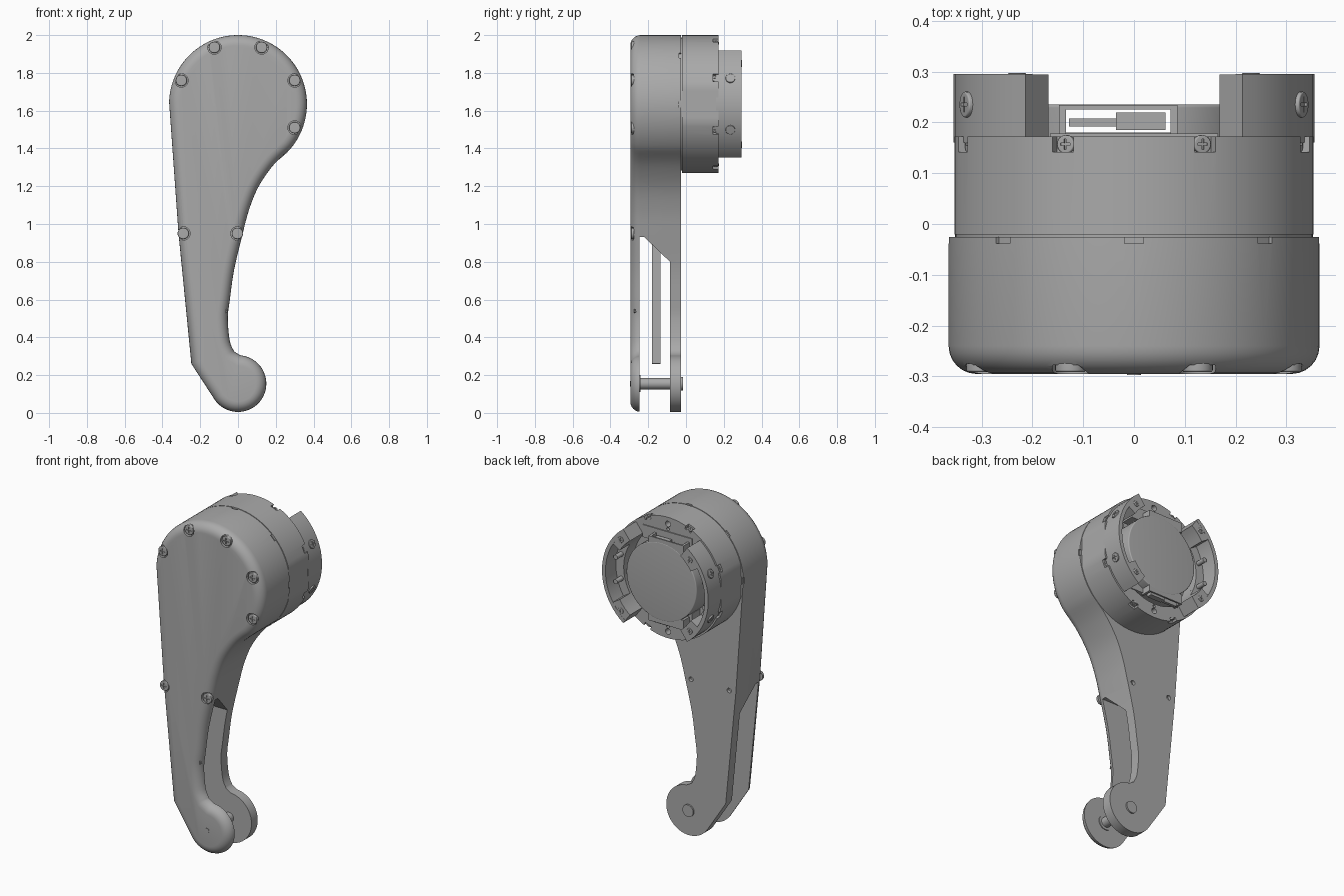
import bpy, bmesh
from math import cos, sin, pi, radians, hypot
from mathutils import Vector

if "Cube" in bpy.data.objects:
    bpy.data.objects.remove(bpy.data.objects["Cube"])

HEAD_Z, HEAD_R = 1.635, 0.365
FOOT_Z, FOOT_R = 0.155, 0.15

grey = bpy.data.materials.new("plain grey")
grey.use_nodes = True
grey.diffuse_color = (0.4, 0.4, 0.4, 1)
grey.node_tree.nodes["Principled BSDF"].inputs["Base Color"].default_value = (0.4, 0.4, 0.4, 1)


def arc(r, a0, a1, n, x=0, z=HEAD_Z):
    """Points along an arc in the xz plane, angles in degrees."""
    return [(x + r * cos(radians(a0 + (a1 - a0) * i / n)),
             z + r * sin(radians(a0 + (a1 - a0) * i / n))) for i in range(n + 1)]


def circle(r, x=0, z=HEAD_Z, n=32):
    return arc(r, 0, 360, n, x, z)[:-1]


def sector(r0, r1, a0, a1):
    n = max(2, int(abs(a1 - a0) / 5))
    return arc(r1, a0, a1, n) + arc(r0, a1, a0, n)


def smooth_path(pts, steps=5):
    """Catmull-Rom curve through the points."""
    v = [Vector(p) for p in [pts[0]] + pts + [pts[-1]]]
    out = []
    for a, b, c, d in zip(v, v[1:], v[2:], v[3:]):
        for i in range(steps):
            t = i / steps
            out.append(tuple(0.5 * (2 * b + (c - a) * t + (2 * a - 5 * b + 4 * c - d) * t ** 2
                                    + (3 * b - a - 3 * c + d) * t ** 3)))
    return out


def prism(name, pts, y0, y1, bevel=0.0):
    """Extrude an xz outline from y0 to y1, optionally rounding the y0 rim."""
    bm = bmesh.new()
    front = [bm.verts.new((x, y0, z)) for x, z in pts]
    back = [bm.verts.new((x, y1, z)) for x, z in pts]
    bm.faces.new(front)
    bm.faces.new(back[::-1])
    for i in range(len(pts)):
        bm.faces.new((front[i - 1], front[i], back[i], back[i - 1]))
    bmesh.ops.recalc_face_normals(bm, faces=bm.faces)
    if bevel:
        rim = [e for e in bm.edges if all(abs(v.co.y - y0) < 1e-6 for v in e.verts)]
        bmesh.ops.bevel(bm, geom=rim, offset=bevel, segments=6, profile=0.5,
                        affect='EDGES', clamp_overlap=False)
    me = bpy.data.meshes.new(name)
    bm.to_mesh(me)
    bm.free()
    me.materials.append(grey)
    ob = bpy.data.objects.new(name, me)
    bpy.context.scene.collection.objects.link(ob)
    return ob


def box(name, x0, x1, y0, y1, z0, z1):
    return prism(name, [(x0, z0), (x1, z0), (x1, z1), (x0, z1)], y0, y1)


def bar(name, p, q, w, y0, y1):
    p, q = Vector(p), Vector(q)
    s = (q - p).orthogonal().normalized() * w / 2
    return prism(name, [tuple(v) for v in (p - s, q - s, q + s, p + s)], y0, y1)


def cut(ob, cutter):
    cutter.hide_render = True
    mod = ob.modifiers.new("cut", 'BOOLEAN')
    mod.operation, mod.solver, mod.object = 'DIFFERENCE', 'EXACT', cutter
    bpy.context.view_layer.objects.active = ob
    bpy.ops.object.modifier_apply(modifier=mod.name)
    bpy.data.objects.remove(cutter)


# Arm outline: head arc, straight edge, foot arc, curved neck
outline = (arc(HEAD_R, -40, 178, 64) + [(-0.315, 0.95), (-0.247, 0.26)]
           + arc(FOOT_R, 215, 445, 48, 0, FOOT_Z)
           + smooth_path([(-0.02, 0.325), (-0.043, 0.38), (-0.054, 0.5), (-0.043, 0.6),
                          (-0.02, 0.76), (0.025, 0.95), (0.06, 1.08), (0.11, 1.2),
                          (0.19, 1.315), (0.275, 1.395)]))
arm = prism("arm_body", outline, -0.295, -0.026, 0.055)

# Open gap between the front cover and the rear plate
gap = prism("gap_cutter", [(-0.245, -0.2), (-0.245, 0.93), (-0.22, 0.93),
                           (-0.085, 0.80), (-0.085, -0.2)], -0.6, 0.6)
for v in gap.data.vertices:
    v.co = (-v.co.y, v.co.x, v.co.z)
gap.data.flip_normals()
bm = bmesh.new()
bm.from_mesh(gap.data)
bmesh.ops.recalc_face_normals(bm, faces=bm.faces)
bm.to_mesh(gap.data)
bm.free()
cut(arm, gap)

# Pocket inside the lower front cover
inner = []
for i, (x, z) in enumerate(outline):
    (xa, za), (xb, zb) = outline[i - 1], outline[(i + 1) % len(outline)]
    length = hypot(xb - xa, zb - za)
    if z < 0.96:
        inner.append((x - 0.026 * (zb - za) / length, z + 0.026 * (xb - xa) / length))
inner = [(x, min(z, 0.91)) for x, z in inner]
cut(arm, prism("pocket_cutter", inner, -0.272, -0.2))

# Front screws with counterbores
front_spots = [(sx * x, z) for sx in (-1, 1) for x, z in ((0.3, 1.76), (0.125, 1.935))]
front_spots += [(0.3, 1.51), (-0.29, 0.95), (-0.003, 0.95)]
for x, z in front_spots:
    cut(arm, prism("bore_cutter", circle(0.036, x, z, 24), -0.35, -0.277))
for x in (-0.27, -0.015):
    cut(arm, prism("rear_hole_cutter", circle(0.014, x, 0.95, 16), -0.045, 0))

# Notches along the seam of the head
for a in range(0, 181, 45):
    cut(arm, prism("tab_cutter", sector(0.357, 0.4, a - 3, a + 3), -0.038, 0))

# Cover ribs, foot spokes, axle and inner strut
zigzag = [(-0.28, 0.9), (-0.03, 0.8), (-0.27, 0.66), (-0.06, 0.54), (-0.245, 0.42),
          (-0.07, 0.33), (-0.16, 0.17)]
for p, q in zip(zigzag, zigzag[1:]):
    bar("cover_rib", p, q, 0.014, -0.275, -0.248)
for k in range(6):
    a = k * pi / 3
    bar("foot_spoke", (0.03 * cos(a), FOOT_Z + 0.03 * sin(a)),
        (0.128 * cos(a), FOOT_Z + 0.128 * sin(a)), 0.012, -0.275, -0.248)
prism("axle_boss", circle(0.045, 0, FOOT_Z), -0.275, -0.24)
prism("axle", circle(0.03, 0, FOOT_Z), -0.275, -0.05)
prism("axle_end", circle(0.036, 0, FOOT_Z), -0.06, -0.017)
prism("axle_front_pin", circle(0.014, 0, FOOT_Z, 20), -0.28, -0.297)
bar("inner_strut", (-0.15, 0.26), (-0.16, 0.9), 0.03, -0.18, -0.135)

# Motor housing with flattened sides
prism("seam_ring", circle(0.352, n=96), -0.06, -0.015)
flat = [(max(-0.353, min(0.353, x)), z) for x, z in circle(HEAD_R, n=96)]
housing = prism("motor_housing", flat, -0.021, 0.172)
cut(housing, prism("pocket_cutter", circle(0.28, n=72), 0.1, 0.3))
for k in range(8):
    a = 22.5 + 45 * k
    cut(housing, prism("notch_cutter", sector(0.345, 0.4, a - 3.5, a + 3.5), 0.142, 0.2))
for s in (-1, 1):
    for dz, r in ((0.325, 0.017), (0.295, 0.009)):
        cut(housing, prism("hole_cutter", circle(r, 0, HEAD_Z + s * dz, 20), 0.13, 0.2))

# Central hub with a cable passage through it
hub = prism("hub", circle(0.235, n=72), 0.235, 0.09, 0.006)
cut(hub, box("passage_cutter", -0.135, 0.075, 0.18, 0.225, HEAD_Z - 0.4, HEAD_Z + 0.4))
for s in (-1, 1):
    z = HEAD_Z + s * 0.225
    for x in (-0.141, 0.079):
        box("port_side", x - 0.007, x + 0.007, 0.165, 0.233, z - 0.03, z + 0.03)
    box("port_lid", -0.148, 0.086, 0.225, 0.234, z - 0.03, z + 0.03)
    box("connector", -0.035, 0.062, 0.185, 0.219, z - 0.04, z + 0.02)
    box("cable", -0.128, -0.035, 0.192, 0.208, z - 0.04, z + 0.01)
    box("port_sill", -0.165, 0.165, 0.1, 0.178, z - 0.02, z + 0.055)

# Two mounting ears on the back
for side in (0, 180):
    prism("ear_wall", sector(0.332, 0.355, side - 53, side + 53), 0.16, 0.295)
    prism("ear_floor", sector(0.28, 0.34, side - 32, side + 32), 0.16, 0.195)
    for s in (-1, 1):
        prism("ear_block", sector(0.28, 0.345, side + s * 32, side + s * 53), 0.16, 0.294)
        peg_x, peg_z = arc(0.305, side + s * 14, side, 1)[0]
        prism("ear_peg", circle(0.014, peg_x, peg_z, 16), 0.18, 0.25)

# One cross-head screw, reused everywhere
screw = prism("screw", circle(0.03, 0, 0, 24), -0.013, 0.004, 0.004)
for w, h in ((0.017, 0.0035), (0.0035, 0.017)):
    cut(screw, box("cross_cutter", -w, w, -0.03, -0.007, -h, h))
screw_mesh = screw.data
bpy.data.objects.remove(screw)


def place_screw(name, loc, direction, size=1.0):
    ob = bpy.data.objects.new(name, screw_mesh)
    bpy.context.scene.collection.objects.link(ob)
    ob.location = loc
    ob.rotation_mode = 'QUATERNION'
    ob.rotation_quaternion = Vector(direction).to_track_quat('-Y', 'Z')
    ob.scale = (size, size, size)


for x, z in front_spots:
    place_screw("front_screw", (x, -0.278, z), (0, -1, 0))
for k in range(8):
    a = radians(22.5 + 45 * k)
    d = Vector((cos(a), 0, sin(a)))
    place_screw("housing_screw", d * 0.346 + Vector((0, 0.157, HEAD_Z)), d, 0.6)
    if abs(d.x) > 0.8:
        place_screw("ear_side_screw", d * 0.351 + Vector((0, 0.235, HEAD_Z)), d, 0.85)
for side in (0, 180):
    for s in (-1, 1):
        x, z = arc(0.315, side + s * 43, side, 1)[0]
        place_screw("ear_back_screw", (x, 0.289, z), (0, 1, 0), 0.6)

# Smooth shading with sharp edges kept
for ob in bpy.context.scene.objects:
    if ob.type == 'MESH':
        ob.data.shade_smooth()
        ob.data.set_sharp_from_angle(angle=radians(32))
